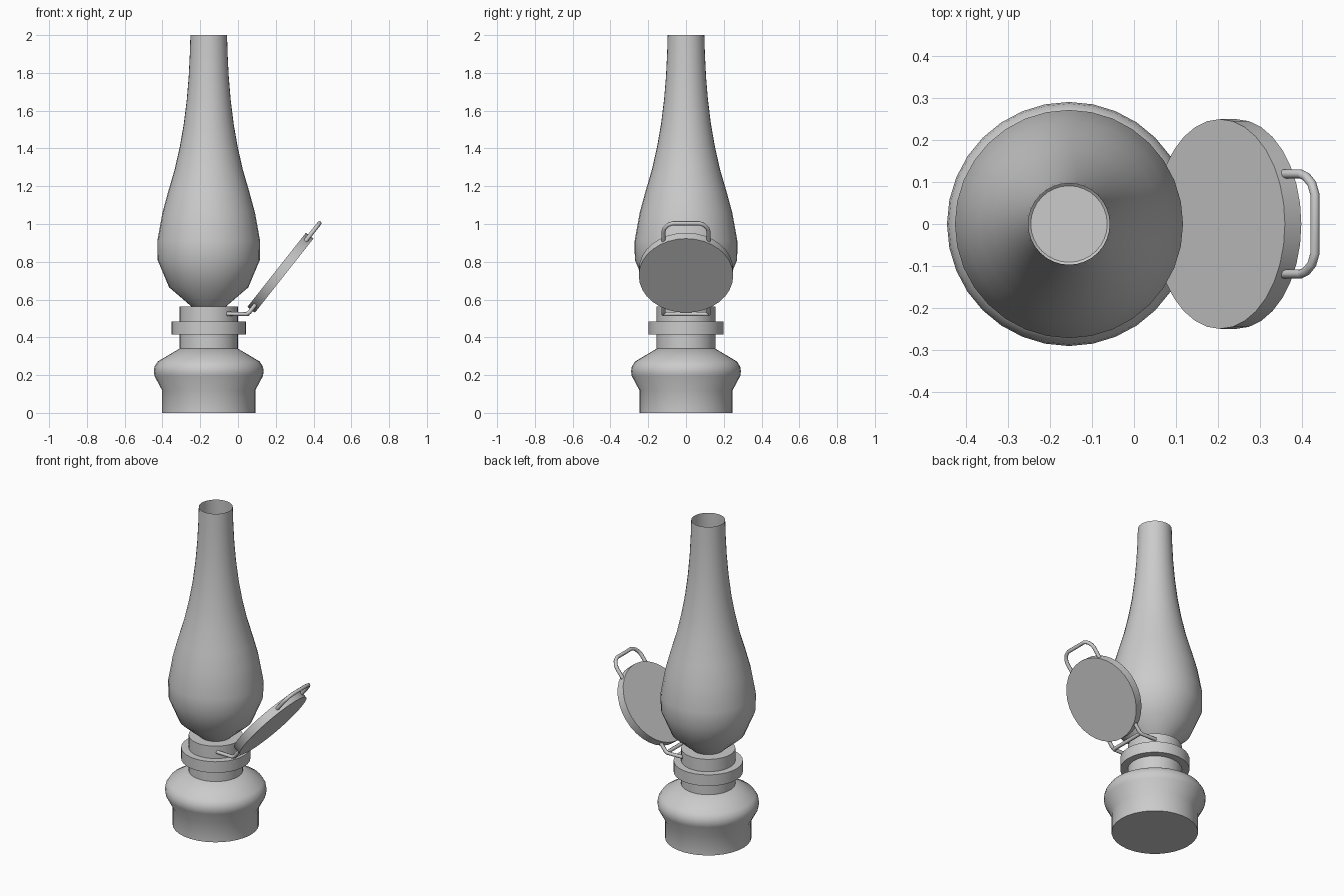
import bpy, bmesh, math
from mathutils import Vector

if "Cube" in bpy.data.objects:
    bpy.data.objects.remove(bpy.data.objects["Cube"])

AXIS_X = -0.155
SIDES = 32


def finish(name, bm, angle=40):
    bmesh.ops.recalc_face_normals(bm, faces=bm.faces)
    me = bpy.data.meshes.new(name)
    bm.to_mesh(me)
    bm.free()
    ob = bpy.data.objects.new(name, me)
    bpy.context.collection.objects.link(ob)
    bpy.ops.object.select_all(action='DESELECT')
    ob.select_set(True)
    bpy.context.view_layer.objects.active = ob
    bpy.ops.object.shade_smooth_by_angle(angle=math.radians(angle))
    return ob


def lathe(name, profile, caps=(True, True), angle=40):
    """Revolve (radius, z) points around the lamp axis."""
    bm = bmesh.new()
    rings = [[bm.verts.new((AXIS_X + r * math.cos(2 * math.pi * i / SIDES),
                            r * math.sin(2 * math.pi * i / SIDES), z))
              for i in range(SIDES)] for r, z in profile]
    for a, b in zip(rings, rings[1:]):
        for i in range(SIDES):
            j = (i + 1) % SIDES
            bm.faces.new((a[i], a[j], b[j], b[i]))
    if caps[0]:
        bm.faces.new(rings[0])
    if caps[1]:
        bm.faces.new(rings[-1])
    return finish(name, bm, angle)


def rod(name, points, radius=0.011):
    """Round wire through a list of points."""
    cu = bpy.data.curves.new(name, 'CURVE')
    cu.dimensions = '3D'
    cu.bevel_depth = radius
    cu.bevel_resolution = 2
    cu.use_fill_caps = True
    sp = cu.splines.new('POLY')
    sp.points.add(len(points) - 1)
    for p, co in zip(sp.points, points):
        p.co = (*co, 1)
    ob = bpy.data.objects.new(name, cu)
    bpy.context.collection.objects.link(ob)
    return ob


# oil font, neck and burner collar
lathe("oil_base", [(0.247, 0), (0.247, 0.12), (0.287, 0.195), (0.291, 0.22),
                   (0.287, 0.245), (0.27, 0.272), (0.155, 0.34)], angle=50)
lathe("burner_neck", [(0.155, 0.335), (0.155, 0.563)])
lathe("burner_collar", [(0.198, 0.415), (0.198, 0.485)])

# glass chimney, open at both ends
lathe("glass_chimney", [
    (0.09, 0.562), (0.21, 0.665), (0.271, 0.81), (0.272, 0.91), (0.245, 1.06),
    (0.215, 1.17), (0.18, 1.29), (0.153, 1.41), (0.132, 1.53), (0.116, 1.66),
    (0.106, 1.78), (0.1, 1.9), (0.097, 2.0)], caps=(False, False), angle=60)

# tilted reflector disc
centre = Vector((0.2245, 0, 0.742))
up = Vector((0.62, 0, 0.785)).normalized()
normal = Vector((up.z, 0, -up.x))
bm = bmesh.new()
bmesh.ops.create_cone(bm, cap_ends=True, segments=SIDES, radius1=0.25,
                      radius2=0.25, depth=0.05)
disc = finish("reflector_disc", bm)
disc.location = centre
disc.rotation_euler = normal.to_track_quat('Z', 'Y').to_euler()

# carrying handle on the disc's upper edge
half = [(0.119, 0.205), (0.119, 0.28), (0.113, 0.3), (0.096, 0.322), (0.07, 0.334)]
outline = half + [(-y, s) for y, s in reversed(half)]
rod("top_handle", [centre + up * s + Vector((0, y, 0)) for y, s in outline])

# hinge bracket joining the disc to the neck
for side, label in ((-1, "front"), (1, "back")):
    y = 0.119 * side
    rod("bracket_arm_" + label, [(-0.062, y, 0.525), (0.045, y, 0.523), (0.06, y, 0.532),
                                 (0.1, y, 0.583)])
rod("bracket_crossbar", [(0.052, -0.119, 0.523), (0.052, 0.119, 0.523)])
